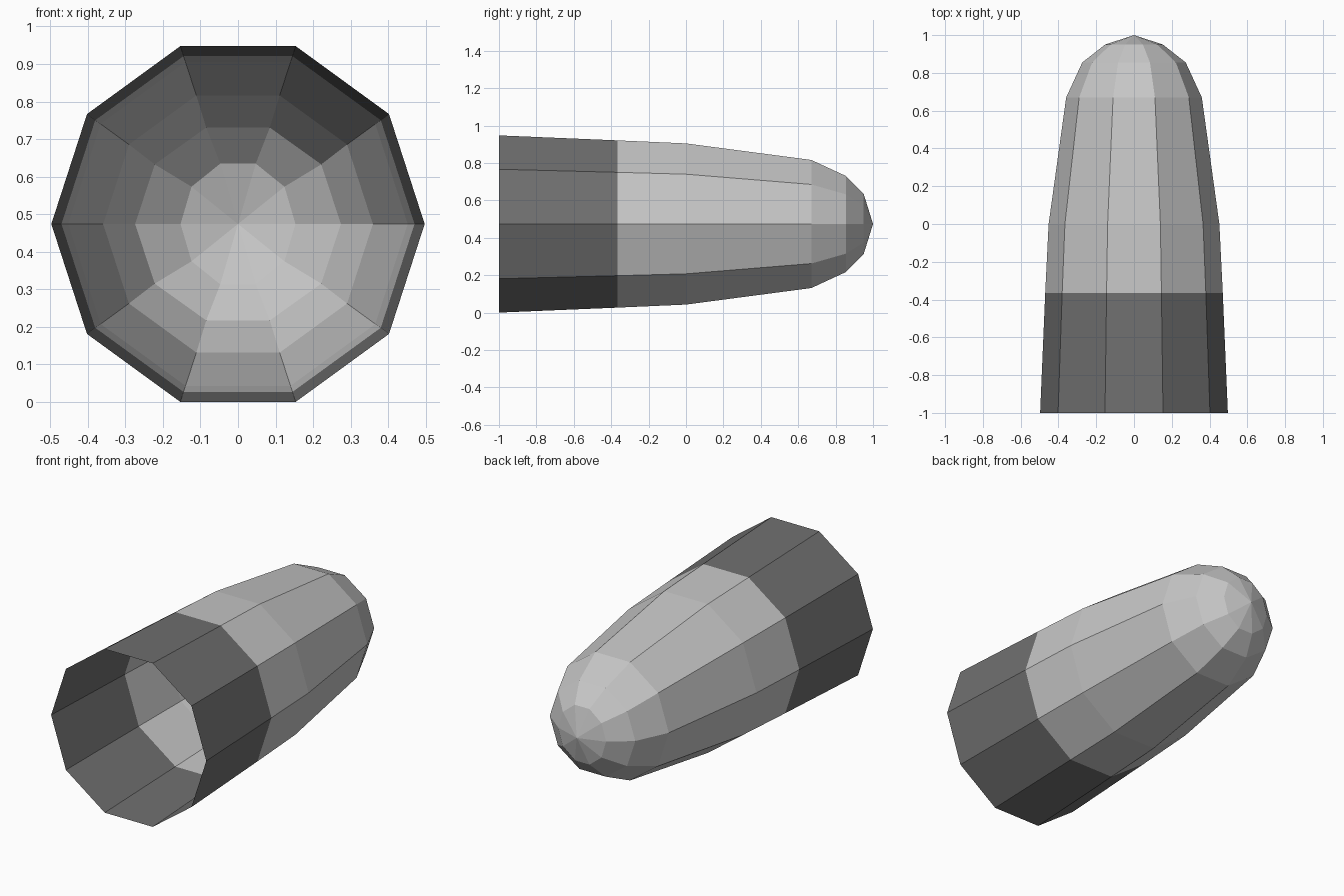
import bpy
import bmesh
from math import cos, sin, tau

cube = bpy.data.objects.get("Cube")
if cube:
    bpy.data.objects.remove(cube, do_unlink=True)

SIDES = 10
CENTRE_Z = 0.474


def material(name, grey):
    mat = bpy.data.materials.new(name)
    mat.use_nodes = True
    colour = (grey, grey, grey, 1)
    mat.diffuse_color = colour
    mat.node_tree.nodes["Principled BSDF"].inputs["Base Color"].default_value = colour
    return mat


def shell(name, rings, mat, tip=None):
    """Open faceted tube along y through (y, x radius, z radius) rings, with an optional tip."""
    bm = bmesh.new()
    loops = []
    for y, rx, rz in rings:
        angles = [tau * i / SIDES for i in range(SIDES)]
        loops.append([bm.verts.new((rx * cos(a), y, CENTRE_Z + rz * sin(a))) for a in angles])
    for low, high in zip(loops, loops[1:]):
        for i in range(SIDES):
            j = (i + 1) % SIDES
            bm.faces.new((low[i], high[i], high[j], low[j]))
    if tip is not None:
        apex = bm.verts.new((0, tip, CENTRE_Z))
        for i in range(SIDES):
            bm.faces.new((loops[-1][i], apex, loops[-1][(i + 1) % SIDES]))
    # Face every wall outward from the long axis
    bm.normal_update()
    for face in bm.faces:
        c = face.calc_center_median()
        if face.normal.x * c.x + face.normal.z * (c.z - CENTRE_Z) < 0:
            face.normal_flip()
    mesh = bpy.data.meshes.new(name)
    bm.to_mesh(mesh)
    bm.free()
    mesh.materials.append(mat)
    obj = bpy.data.objects.new(name, mesh)
    bpy.context.collection.objects.link(obj)
    return obj


dark_grey = material("dark_grey", 0.16)
light_grey = material("light_grey", 0.57)

# Dark collar around the open front
seam = (-0.365, 0.47, 0.47)
shell("collar", [(-1, 0.497, 0.498), seam], dark_grey)

# Light body tapering to a rounded nose at the back
body = [seam, (0, 0.452, 0.453), (0.67, 0.359, 0.36),
        (0.855, 0.274, 0.27), (0.95, 0.153, 0.169)]
shell("body", body, light_grey, tip=1)
